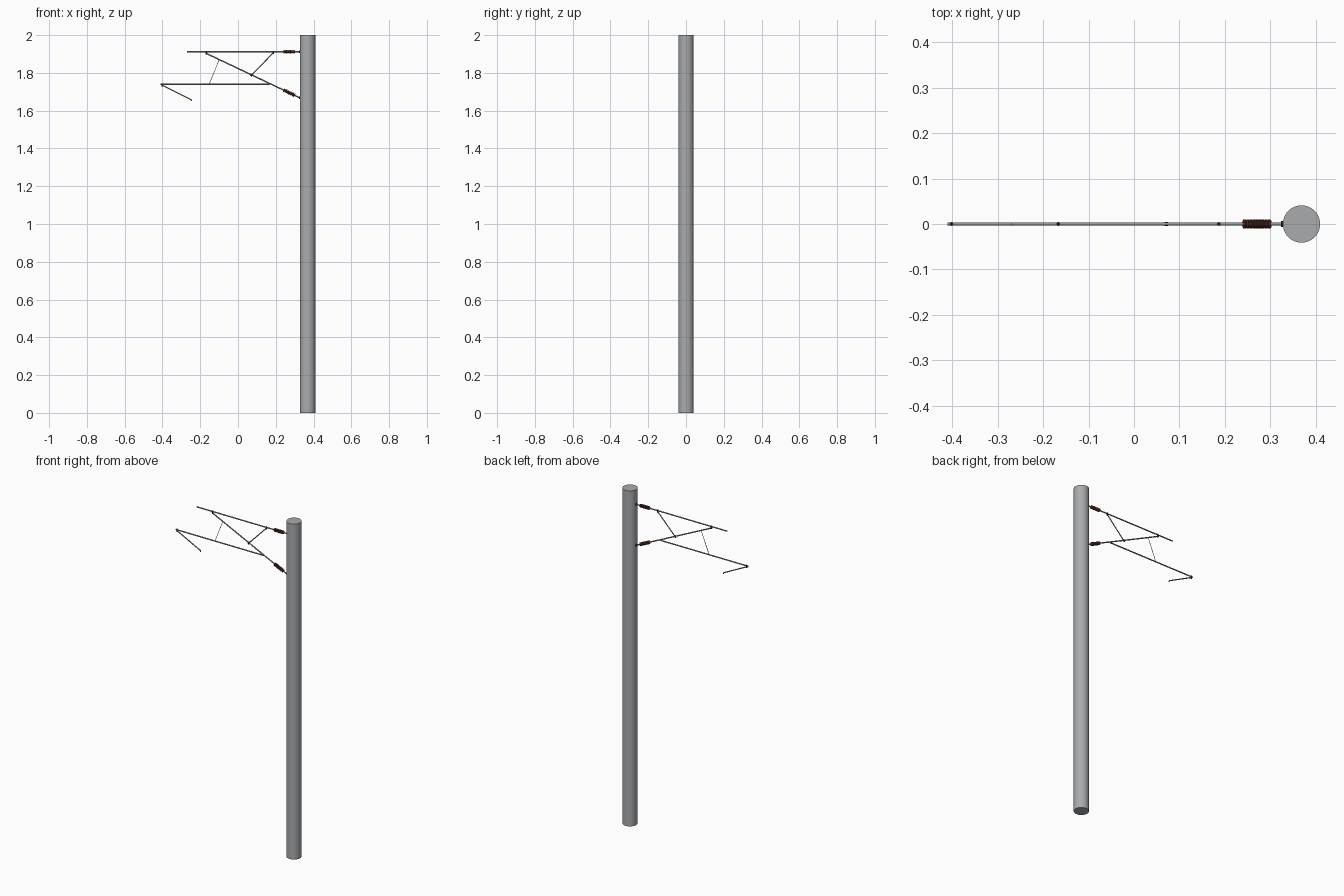
import bpy, bmesh, math
from mathutils import Vector

if "Cube" in bpy.data.objects:
    bpy.data.objects.remove(bpy.data.objects["Cube"])


def material(name, rgb):
    m = bpy.data.materials.new(name)
    m.diffuse_color = (*rgb, 1)
    m.use_nodes = True
    m.node_tree.nodes["Principled BSDF"].inputs["Base Color"].default_value = m.diffuse_color
    return m


CONCRETE = material("mast grey", (0.40, 0.41, 0.42))
STEEL = material("tube grey", (0.30, 0.31, 0.32))
BROWN = material("insulator brown", (0.12, 0.035, 0.022))
BLACK = material("fitting black", (0.012, 0.012, 0.012))


def lathe(name, start, direction, profile, mat, sides=12):
    """Revolve (distance, radius) pairs about a line, with capped ends."""
    axis = Vector(direction).normalized()
    u = Vector((0, 1, 0)) if abs(axis.y) < 0.9 else Vector((1, 0, 0))
    v = axis.cross(u)
    bm = bmesh.new()
    rings = []
    for d, r in profile:
        c = Vector(start) + axis * d
        rings.append([bm.verts.new(c + r * (u * math.cos(a) + v * math.sin(a)))
                      for a in (2 * math.pi * i / sides for i in range(sides))])
    for a, b in zip(rings, rings[1:]):
        for i in range(sides):
            j = (i + 1) % sides
            bm.faces.new((a[i], a[j], b[j], b[i]))
    bm.faces.new(rings[0])
    bm.faces.new(rings[-1])
    bmesh.ops.recalc_face_normals(bm, faces=bm.faces)
    me = bpy.data.meshes.new(name)
    bm.to_mesh(me)
    bm.free()
    me.materials.append(mat)
    ob = bpy.data.objects.new(name, me)
    bpy.context.collection.objects.link(ob)
    bpy.context.view_layer.objects.active = ob
    ob.select_set(True)
    bpy.ops.object.shade_smooth_by_angle(angle=math.radians(35))
    ob.select_set(False)
    return ob


def tube(name, p, q, r, mat=STEEL, sides=12):
    """Straight tube between two points given as (x, z)."""
    a, b = Vector((p[0], 0, p[1])), Vector((q[0], 0, q[1]))
    return lathe(name, a, b - a, [(0, r), ((b - a).length, r)], mat, sides)


def insulator(name, p, q, sheds=9):
    """Ribbed insulator between two (x, z) points."""
    a, b = Vector((p[0], 0, p[1])), Vector((q[0], 0, q[1]))
    step = (b - a).length / sheds
    prof = []
    for i in range(sheds):
        prof += [((i + f) * step, r) for f, r in
                 ((0.02, 0.006), (0.2, 0.0102), (0.6, 0.0102), (0.78, 0.006))]
    return lathe(name, a, b - a, prof, BROWN, 16)


def on_line(p, q, x):
    t = (x - p[0]) / (q[0] - p[0])
    return (x, p[1] + t * (q[1] - p[1]))


# mast
tube("mast", (0.369, 0), (0.369, 2), 0.041, CONCRETE, 40)

# two arms, each with a tube, an insulator, and a black pivot at the mast
arms = {"top": ((-0.27, 1.912), (0.328, 1.912)),
        "diagonal": ((-0.172, 1.905), (0.328, 1.668))}
for label, (tip, root) in arms.items():
    tube(label + "_tube", tip, root, 0.0036)
    insulator(label + "_insulator", on_line(tip, root, 0.241), on_line(tip, root, 0.302))
    x, z = root
    tube(label + "_pivot", (x - 0.004, z), (x + 0.006, z), 0.007, BLACK)

# lower registration tube and hanging steady arm
tube("registration_tube", (-0.411, 1.74), (0.168, 1.74), 0.0036)
tube("steady_arm", (-0.402, 1.735), (-0.25, 1.659), 0.0032)
tube("wire_clip", (-0.25, 1.661), (-0.246, 1.651), 0.003)

# brace and thin hanger wire
tube("brace", (0.188, 1.908), (0.071, 1.787), 0.003)
tube("hanger_wire", (-0.10, 1.870), (-0.152, 1.741), 0.0014, STEEL, 8)

# black clamps at the joints
for name, p, q in (("arm_clamp", (-0.402, 1.745), (-0.402, 1.729)),
                   ("tip_clamp", (-0.167, 1.917), (-0.167, 1.898)),
                   ("brace_top_clamp", (0.187, 1.917), (0.187, 1.901)),
                   ("brace_foot_clamp", (0.074, 1.794), (0.068, 1.782))):
    tube(name, p, q, 0.0042, BLACK)
